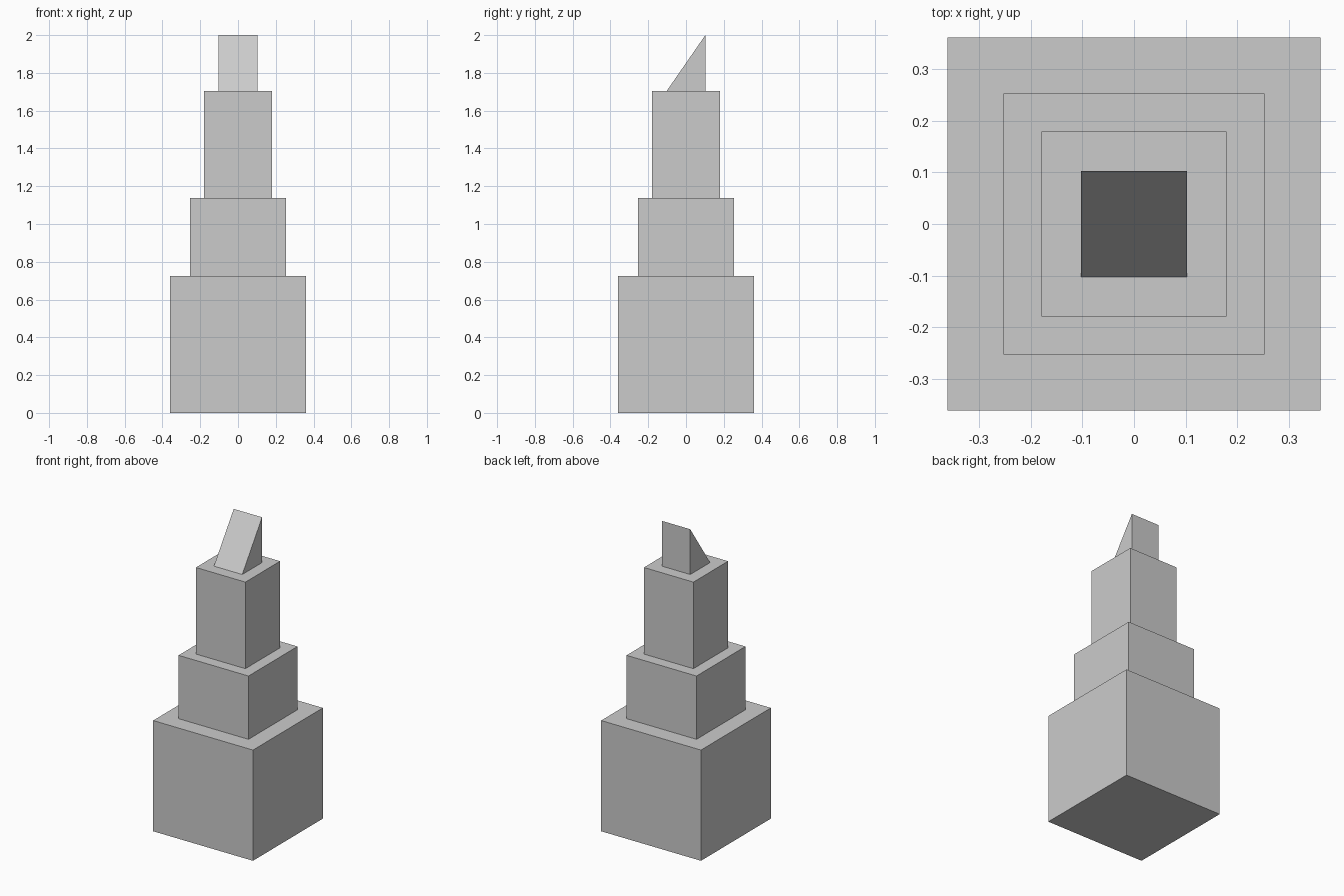
import bpy, bmesh
from mathutils import Matrix

if "Cube" in bpy.data.objects:
    bpy.data.objects.remove(bpy.data.objects["Cube"])


def block(name, half, z0, z1):
    """Square block between two heights; returns the object."""
    bm = bmesh.new()
    place = Matrix.Translation((0, 0, (z0 + z1) / 2))
    size = Matrix.Diagonal((2 * half, 2 * half, z1 - z0, 1))
    bmesh.ops.create_cube(bm, size=1, matrix=place @ size)
    mesh = bpy.data.meshes.new(name)
    bm.to_mesh(mesh)
    bm.free()
    obj = bpy.data.objects.new(name, mesh)
    bpy.context.collection.objects.link(obj)
    return obj


# Stacked tower tiers, each narrower than the one below
block("tower_base", 0.361, 0.0, 0.724)
block("lower_tier", 0.253, 0.724, 1.138)
block("upper_tier", 0.179, 1.138, 1.704)

# Wedge roof: slope the block by merging its top front edge into the bottom one
roof = block("wedge_roof", 0.1025, 1.704, 2.0)
bm = bmesh.new()
bm.from_mesh(roof.data)
for v in bm.verts:
    if v.co.y < 0:
        v.co.z = 1.704
bmesh.ops.remove_doubles(bm, verts=bm.verts, dist=0.001)
bmesh.ops.recalc_face_normals(bm, faces=bm.faces)
bm.to_mesh(roof.data)
bm.free()
